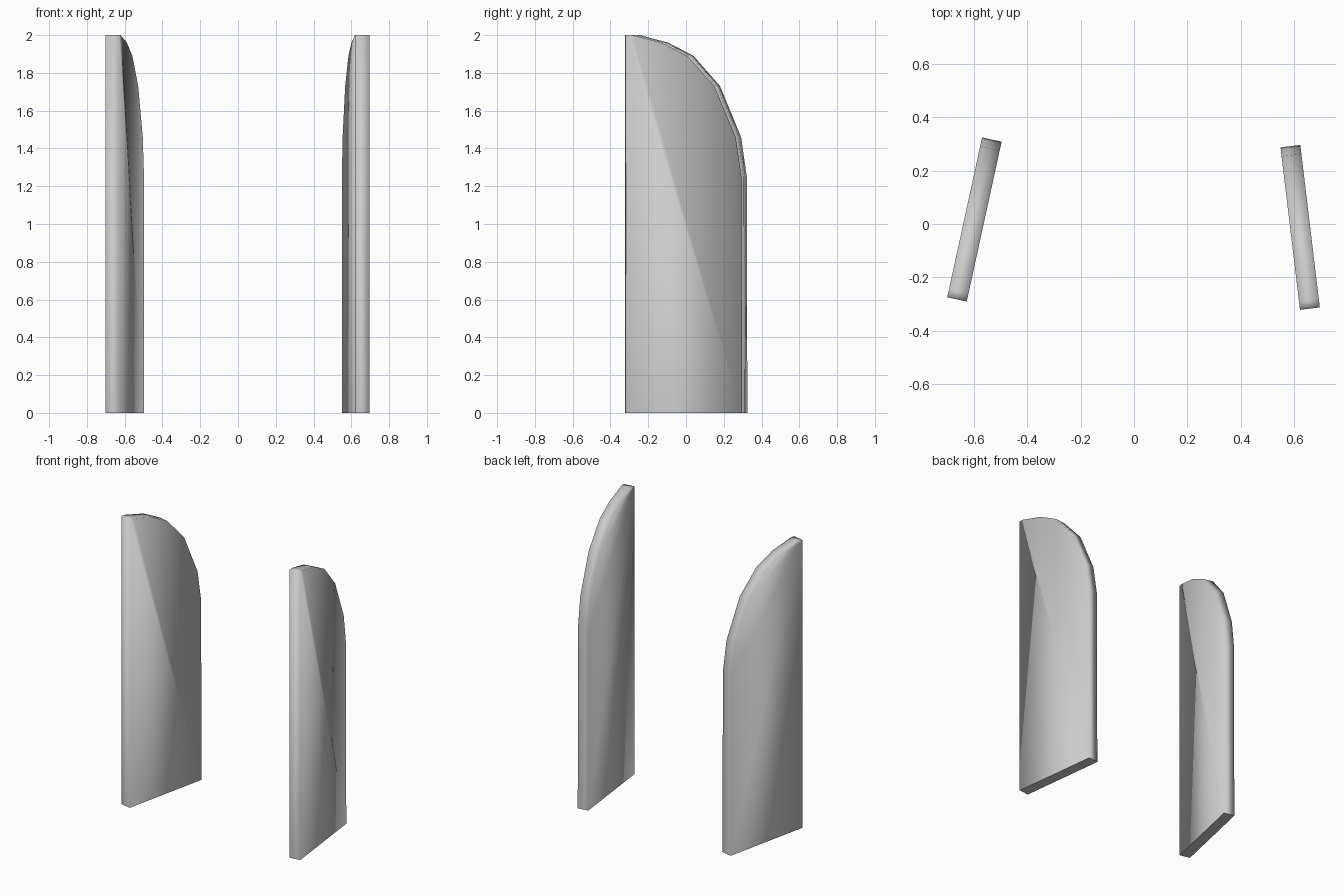
import bpy, bmesh, math
from mathutils import Matrix

if "Cube" in bpy.data.objects:
    bpy.data.objects.remove(bpy.data.objects["Cube"])

THICK = 0.075
# side outline: (distance from front edge, height)
OUTLINE = [(0, 0), (0.614, 0), (0.611, 1.25), (0.580, 1.46), (0.466, 1.73),
           (0.322, 1.89), (0.185, 1.96), (0.03, 2.0), (0, 2.0)]


def panel(name, corner, angle):
    """Upright slab with a rounded top back corner; corner = front left, turned about z."""
    bm = bmesh.new()
    side = bm.faces.new([bm.verts.new((0, s, z)) for s, z in OUTLINE])
    ext = bmesh.ops.extrude_face_region(bm, geom=[side])
    moved = [v for v in ext["geom"] if isinstance(v, bmesh.types.BMVert)]
    bmesh.ops.translate(bm, verts=moved, vec=(THICK, 0, 0))
    bmesh.ops.recalc_face_normals(bm, faces=bm.faces)
    turn = Matrix.Translation((*corner, 0)) @ Matrix.Rotation(math.radians(angle), 4, 'Z')
    bmesh.ops.transform(bm, matrix=turn, verts=bm.verts)
    # soft shading everywhere except around the base
    for f in bm.faces:
        f.smooth = True
    for e in bm.edges:
        e.smooth = not all(v.co.z < 0.01 for v in e.verts)
    me = bpy.data.meshes.new(name)
    bm.to_mesh(me)
    bm.free()
    ob = bpy.data.objects.new(name, me)
    bpy.context.collection.objects.link(ob)
    return ob


panel("left_panel", (-0.701, -0.275), -12.3)
panel("right_panel", (0.623, -0.322), 6.85)
